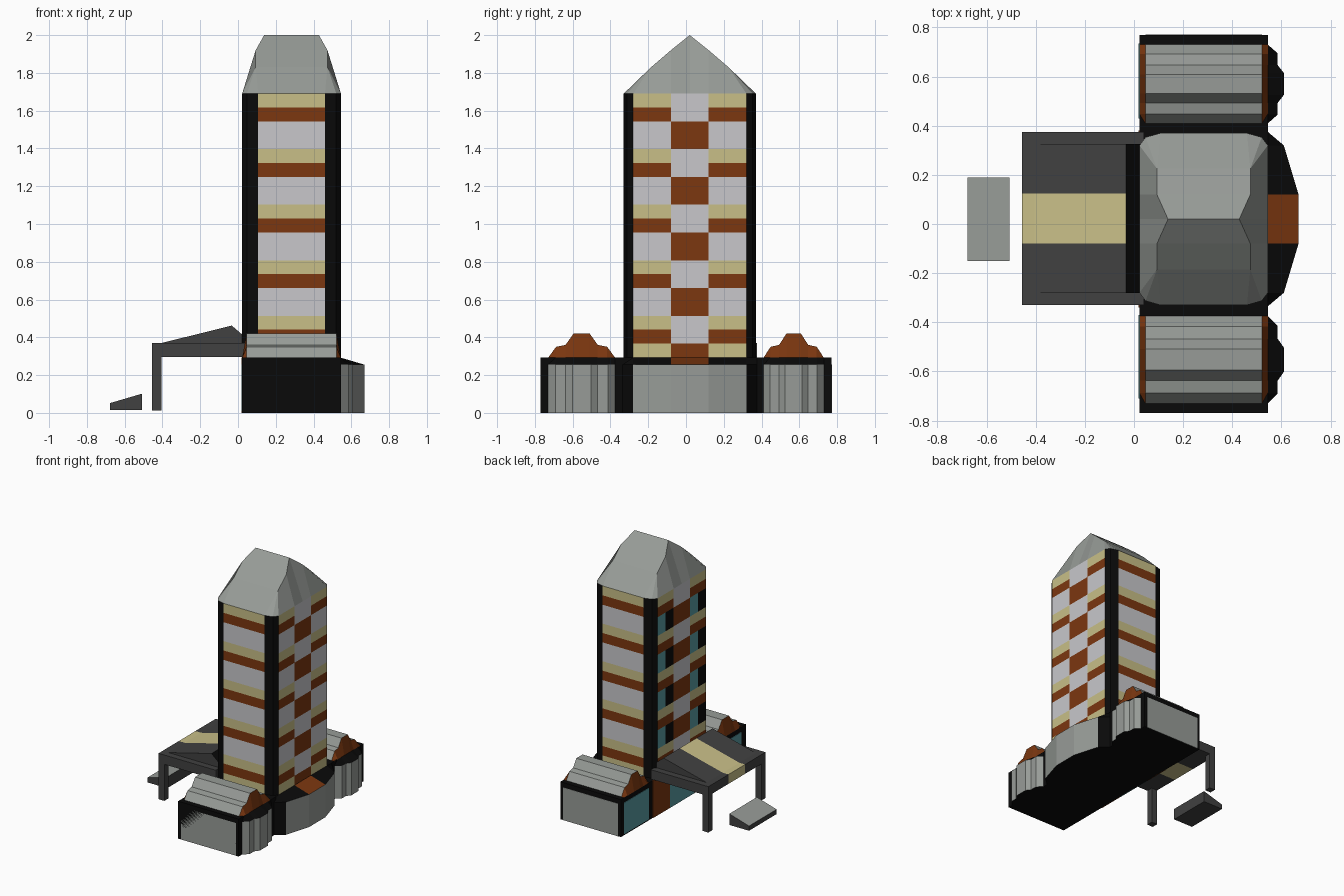
import bpy, bmesh

if "Cube" in bpy.data.objects:
    bpy.data.objects.remove(bpy.data.objects["Cube"])

PALETTE = {
    "roof_grey": (0.31, 0.33, 0.31), "panel_white": (0.58, 0.575, 0.60),
    "sand_yellow": (0.58, 0.52, 0.245), "rust_brown": (0.20, 0.038, 0.005),
    "frame_black": (0.003, 0.003, 0.003), "dark_grey": (0.052, 0.052, 0.052),
    "window_teal": (0.10, 0.33, 0.36),
}
GREY, WHITE, YELLOW, BROWN, BLACK, DARK, TEAL = PALETTE
MATS = {}
for n, c in PALETTE.items():
    MATS[n] = bpy.data.materials.new(n)
    MATS[n].diffuse_color = (*c, 1)


def make(name, faces):
    """Mesh object from a list of (points, colour)."""
    me = bpy.data.meshes.new(name)
    cols = list(dict.fromkeys(c for _, c in faces))
    for c in cols:
        me.materials.append(MATS[c])
    bm = bmesh.new()
    for pts, c in faces:
        bm.faces.new([bm.verts.new(p) for p in pts]).material_index = cols.index(c)
    bmesh.ops.remove_doubles(bm, verts=bm.verts, dist=1e-5)
    bmesh.ops.recalc_face_normals(bm, faces=bm.faces)
    bm.to_mesh(me)
    bm.free()
    ob = bpy.data.objects.new(name, me)
    bpy.context.collection.objects.link(ob)
    return ob


def prism(profile, place, a, b, cap, sides):
    """Faces of a profile swept from a to b; sides is a colour per edge."""
    n = len(profile)
    f = [([place(p, t) for p in profile], cap) for t in (a, b)]
    for i in range(n):
        p, q = profile[i], profile[(i + 1) % n]
        f.append(([place(p, a), place(q, a), place(q, b), place(p, b)], sides[i]))
    return f


def along_x(p, t): return (t, p[0], p[1])
def along_y(p, t): return (p[0], t, p[1])


def box(name, x0, x1, y0, y1, z0, z1, col):
    prof = [(x0, z0), (x1, z0), (x1, z1), (x0, z1)]
    return make(name, prism(prof, along_y, y0, y1, col, [col] * 4))


X0, X1, ZB, ZW = 0.022, 0.545, 0.292, 0.255
CX, CY, HX, HY, TOP, ROW = 0.2835, 0.02, 0.2615, 0.35, 1.69, 0.0735

# Tower: ring of wall strips, coloured by strip and floor
half = [(HX - .085, -HY), (HX - .025, -.333)]
half += [(HX, y) for y in (-.3, -.2, -.1, .1, .2, .3)]
half += [(HX - .025, .333), (HX - .085, HY)]
ring = half + [(-x, -y) for x, y in half]


def wall_colour(i, k):
    s, back = i % 10, i >= 10
    if s in (0, 1, 7, 8):
        return BLACK
    if s == 4:
        return BROWN if (k // 2) % 2 else WHITE
    if k % 4 == 0 or k == 18:
        return YELLOW
    if k % 4 == 1:
        return BROWN
    if back and s != 9:
        return TEAL if s in (2, 5) else BLACK
    return WHITE


tower = []
for i in range(20):
    (xa, ya), (xb, yb) = ring[i], ring[(i + 1) % 20]
    for k in range(19):
        zt = TOP - k * ROW
        zb = zt - ROW
        tower.append(([(CX + xa, CY + ya, zb), (CX + xb, CY + yb, zb),
                       (CX + xb, CY + yb, zt), (CX + xa, CY + ya, zt)], wall_colour(i, k)))
make("tower_walls", tower)

# Tower roof: one quarter mirrored both ways
A, B, C = (HX - .085, HY, TOP), (HX - .025, .333, TOP), (HX, .3, TOP)
D, E = (HX, .1, TOP), (HX, 0, TOP)
P, Q, R = (.19, .205, 1.83), (.19, .1, 1.92), (.145, 0, 2.0)
roof = []
for sy in (1, -1):
    def m(p, sx): return (CX + p[0] * sx, CY + p[1] * sy, p[2])
    for p, q in ((A, P), (P, Q), (Q, R)):
        roof.append(([m(p, -1), m(p, 1), m(q, 1), m(q, -1)], GREY))
    for sx in (1, -1):
        for f in ((A, B, P), (B, C, P), (C, D, Q, P), (D, E, R, Q)):
            roof.append(([m(p, sx) for p in f], GREY))
make("tower_roof", roof)

# Podium block
box("podium", X0, X1, -.77, .77, 0, ZB, BLACK)


def bay(name, outline, wall, top):
    """Bulging wall with a sloped top running back to the podium."""
    f = [([(x, y, 0) for x, y in outline], BLACK)]
    for i in range(len(outline) - 1):
        (xa, ya), (xb, yb) = outline[i:i + 2]
        f.append(([(xa, ya, 0), (xb, yb, 0), (xb, yb, ZW), (xa, ya, ZW)], wall[i]))
        f.append(([(xa, ya, ZW), (xb, yb, ZW), (X1, yb, ZB), (X1, ya, ZB)], top[i]))
    make(name, f)


bay("centre_bay", [(X1, -.335), (.61, -.28), (.67, -.08), (.67, .12), (.61, .32), (X1, .375)],
    [BLACK, GREY, GREY, GREY, BLACK], [BLACK, BLACK, BROWN, BLACK, BLACK])

# Wings: bay, panels and stepped vault on each side
STEP = [(0, 0), (.12, .058), (.26, .068), (.38, .128)]
STEP += [(1 - u, h) for u, h in reversed(STEP)]
for tag, y0, y1, end in (("front", -.73, -.375, -1), ("back", .41, .73, 1)):
    w = y1 - y0
    plan = [(X1, 0), (.585, .11), (.585, .26), (.61, .36)]
    plan += [(x, 1 - u) for x, u in reversed(plan)]
    bay(tag + "_wing_bay", [(x, y0 + u * w) for x, u in plan], [GREY] * 7, [BLACK] * 7)
    e = .77 * end
    box(tag + "_wing_end_panel", .046, .521, min(e, e - .003 * end), max(e, e + .002 * end), 0, ZW, GREY)
    box(tag + "_wing_window", X0 - .003, X0 + .003, y0 + .02, y1 + .005, .01, ZW, TEAL)
    prof = [(y0 + u * w, ZB + h) for u, h in STEP]
    vault = []
    for (ya, za), (yb, zb) in zip(prof, prof[1:]):
        vault.append(([(.046, ya, za), (.046, yb, zb), (.521, yb, zb), (.521, ya, za)], GREY))
        for xi, xo in ((.046, X0), (.521, X1)):
            vault.append(([(xi, ya, za), (xi, yb, zb), (xo, yb, ZB), (xo, ya, ZB)], BROWN))
    make(tag + "_wing_vault", vault)

# Entrance under the canopy
box("entrance_door", X0 - .004, X0 + .003, -.13, .17, 0, ZW, TEAL)
for tag, y0, y1 in (("front", -.34, -.13), ("back", .17, .38)):
    box(tag + "_entrance_pier", X0 - .004, X0 + .003, y0, y1, 0, ZB, BROWN)

# Canopy: flat edge strips, sloped middle with a yellow band
flat = [(-.455, .297), (.04, .297), (.04, .37), (-.455, .37)]
slope = [(-.455, .297), (.04, .297), (.04, .40), (-.033, .462), (-.405, .37), (-.455, .37)]
for tag, y0, y1, c in (("front", -.28, -.08, DARK), ("middle", -.08, .125, YELLOW), ("back", .125, .325, DARK)):
    make(tag + "_canopy_roof", prism(slope, along_y, y0, y1, DARK, [c, BLACK, BLACK, c, c, c]))
for tag, y0, y1 in (("front", -.33, -.28), ("back", .325, .375)):
    make(tag + "_canopy_edge", prism(flat, along_y, y0, y1, DARK, [DARK] * 4))
    box(tag + "_canopy_leg", -.455, -.405, y0, y1, .012, .297, DARK)

# Sloped slab in front of the entrance
make("entrance_slab", prism([(-.677, .015), (-.507, .015), (-.507, .102), (-.677, .052)],
                            along_y, -.15, .19, DARK, [DARK, DARK, GREY, DARK]))

for m in bpy.data.materials:
    if m.users and not m.is_grease_pencil:
        m.use_nodes = True
        m.node_tree.nodes["Principled BSDF"].inputs["Base Color"].default_value = m.diffuse_color
